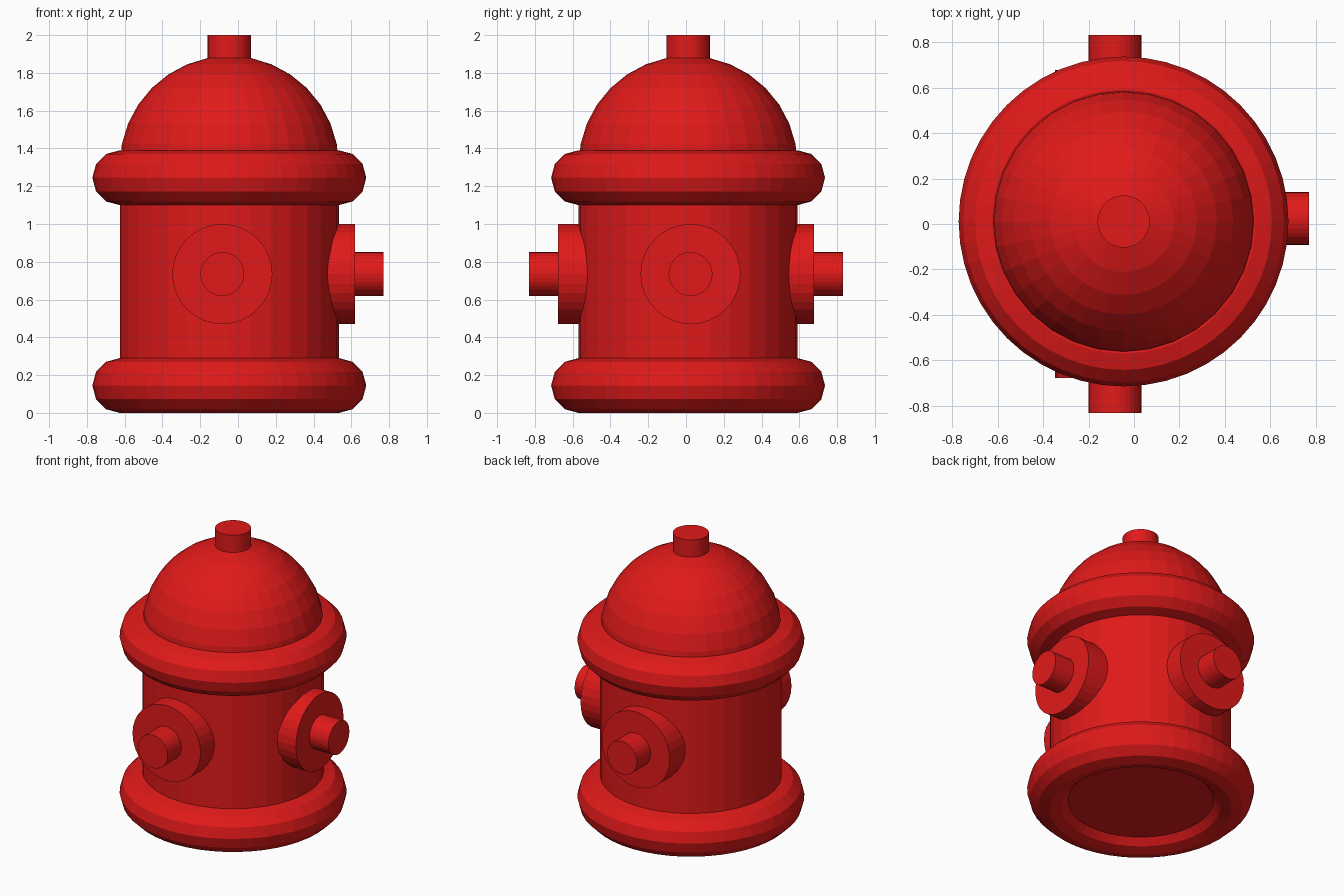
import bpy, bmesh
from math import pi
from mathutils import Vector

if "Cube" in bpy.data.objects:
    bpy.data.objects.remove(bpy.data.objects["Cube"])

CX, CY = -0.046, 0.011   # axis of the barrel
R = 0.58                 # barrel radius

red = bpy.data.materials.new("red_paint")
red.diffuse_color = (0.75, 0.01, 0.01, 1)
red.use_nodes = True
red.node_tree.nodes["Principled BSDF"].inputs["Base Color"].default_value = red.diffuse_color


def finish(name):
    ob = bpy.context.object
    ob.name = name
    ob.data.materials.append(red)
    return ob


def rod(name, start, end, radius):
    """Closed 32-sided cylinder between two points."""
    a, b = Vector(start), Vector(end)
    d = b - a
    bpy.ops.mesh.primitive_cylinder_add(
        vertices=32, radius=radius, depth=d.length, location=(a + b) / 2,
        rotation=d.to_track_quat('Z', 'Y').to_euler())
    return finish(name)


def collar(name, z):
    bpy.ops.mesh.primitive_torus_add(
        major_segments=48, minor_segments=12, major_radius=R,
        minor_radius=0.145, location=(CX, CY, z))
    return finish(name)


# Barrel and the two round collars
rod("barrel", (CX, CY, 0.063), (CX, CY, 1.31), R)
collar("base_collar", 0.145)
collar("top_collar", 1.245)

# Dome: upper half of a sphere
bpy.ops.mesh.primitive_uv_sphere_add(
    segments=32, ring_count=16, radius=R, location=(CX, CY, 1.31))
dome = finish("dome")
bm = bmesh.new()
bm.from_mesh(dome.data)
bmesh.ops.delete(bm, geom=[v for v in bm.verts if v.co.z < -0.001], context='VERTS')
bm.to_mesh(dome.data)
bm.free()

# Operating nut on top
rod("top_nut", (CX, CY, 1.8), (CX, CY, 2.0), 0.115)

# Outlets: wide cap plus narrow nut, facing front, back and right
Z = 0.735
for side, origin, direction, cap_end, nut_end in (
        ("front", (-0.083, 0, Z), (0, -1, 0), 0.677, 0.83),
        ("back", (-0.083, 0, Z), (0, 1, 0), 0.677, 0.83),
        ("right", (0, 0.024, Z), (1, 0, 0), 0.62, 0.77)):
    o, d = Vector(origin), Vector(direction)
    rod(side + "_outlet_cap", o + d * 0.35, o + d * cap_end, 0.265)
    rod(side + "_outlet_nut", o + d * (cap_end - 0.1), o + d * nut_end, 0.116)
